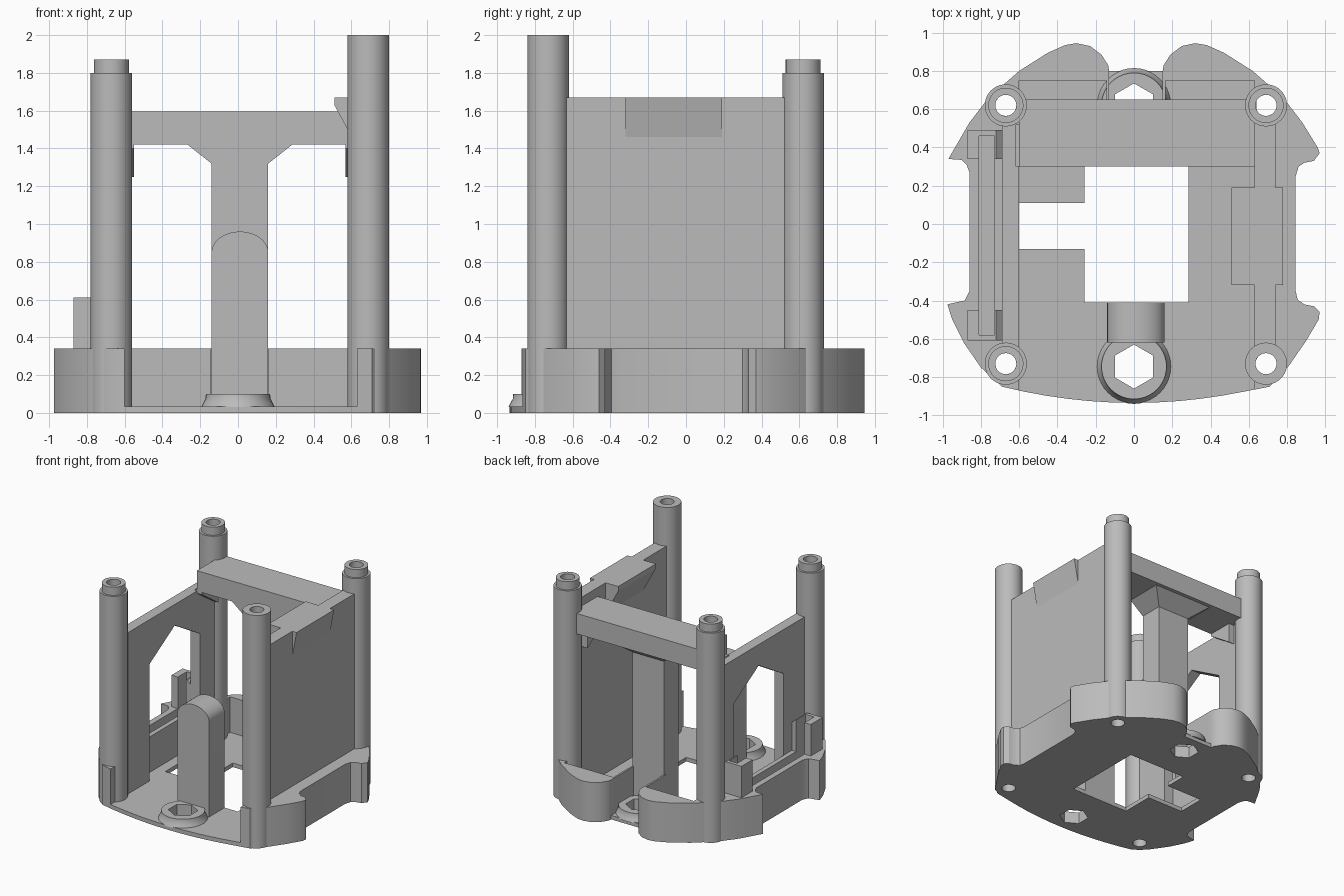
import bpy, bmesh, math
from mathutils import Vector

cube = bpy.data.objects.get("Cube")
if cube:
    bpy.data.objects.remove(cube, do_unlink=True)

grey = bpy.data.materials.new("light_grey")
grey.use_nodes = True
grey.diffuse_color = (0.5, 0.5, 0.5, 1)
grey.node_tree.nodes["Principled BSDF"].inputs["Base Color"].default_value = (0.5, 0.5, 0.5, 1)


def finish(name, bm, smooth=False):
    bmesh.ops.recalc_face_normals(bm, faces=bm.faces)
    mesh = bpy.data.meshes.new(name)
    bm.to_mesh(mesh)
    bm.free()
    mesh.materials.append(grey)
    obj = bpy.data.objects.new(name, mesh)
    bpy.context.collection.objects.link(obj)
    if smooth:
        shade(obj)
    return obj


def shade(obj):
    bpy.ops.object.select_all(action="DESELECT")
    obj.select_set(True)
    bpy.context.view_layer.objects.active = obj
    bpy.ops.object.shade_smooth_by_angle(angle=math.radians(30))


def prism(name, points, axis, lo, hi, smooth=False):
    """Extrude a 2D outline along an axis between lo and hi."""
    place = {"x": lambda a, b, t: (t, a, b),
             "y": lambda a, b, t: (a, t, b),
             "z": lambda a, b, t: (a, b, t)}[axis]
    bm = bmesh.new()
    face = bm.faces.new([bm.verts.new(place(a, b, lo)) for a, b in points])
    ext = bmesh.ops.extrude_face_region(bm, geom=[face])
    move = Vector(place(0, 0, hi - lo))
    for v in ext["geom"]:
        if isinstance(v, bmesh.types.BMVert):
            v.co += move
    return finish(name, bm, smooth)


def box(name, x0, x1, y0, y1, z0, z1):
    return prism(name, [(x0, y0), (x1, y0), (x1, y1), (x0, y1)], "z", z0, z1)


def circle(x, y, r, n, turn=0):
    return [(x + r * math.cos(turn + math.tau * i / n),
             y + r * math.sin(turn + math.tau * i / n)) for i in range(n)]


def lathe(name, x, y, profile, closed, n=40):
    """Revolve a radius/height profile about a vertical axis."""
    bm = bmesh.new()
    rings = [[bm.verts.new((px, py, z)) for px, py in circle(x, y, r, n)] for r, z in profile]
    pairs = list(zip(rings, rings[1:]))
    if closed:
        pairs.append((rings[-1], rings[0]))
    else:
        bm.faces.new(rings[0])
        bm.faces.new(rings[-1])
    for a, b in pairs:
        for i in range(n):
            j = (i + 1) % n
            bm.faces.new((a[i], a[j], b[j], b[i]))
    return finish(name, bm, True)


def cut(obj, cutters, smooth=False):
    for c in cutters:
        c.hide_render = True
        c.hide_viewport = False
        mod = obj.modifiers.new("cut", "BOOLEAN")
        mod.operation = "DIFFERENCE"
        mod.solver = "EXACT"
        mod.object = c
    bpy.context.view_layer.update()
    deps = bpy.context.evaluated_depsgraph_get()
    mesh = bpy.data.meshes.new_from_object(obj.evaluated_get(deps))
    obj.modifiers.clear()
    obj.data = mesh
    if smooth:
        shade(obj)


# Footprint: front curve, right side, two back lobes, left side
front = [(x, -0.935 + 0.085 * (x / 0.69) ** 2) for x in [i * 0.115 for i in range(-5, 6)]]
right = [(0.71, -0.85), (0.81, -0.74), (0.9, -0.61), (0.965, -0.5), (0.97, -0.46), (0.94, -0.43),
         (0.89, -0.42), (0.855, -0.395), (0.845, -0.35), (0.845, 0.25), (0.86, 0.3), (0.89, 0.32),
         (0.94, 0.33), (0.97, 0.37), (0.96, 0.4)]
lobe = [(0.88, 0.53), (0.78, 0.66), (0.62, 0.80), (0.47, 0.895), (0.38, 0.935), (0.32, 0.945),
        (0.25, 0.93), (0.19, 0.885), (0.155, 0.83), (0.15, 0.80)]
left = [(-0.97, 0.34), (-0.9, 0.335), (-0.875, 0.31), (-0.86, 0.27), (-0.86, -0.35), (-0.885, -0.4),
        (-0.975, -0.42), (-0.95, -0.5), (-0.89, -0.62), (-0.8, -0.75), (-0.69, -0.85)]
outline = front + right + lobe + [(0.02 - x, y) for x, y in reversed(lobe)] + left

plate = prism("base_plate", outline, "z", 0, 0.035)
rim = prism("base_rim", outline, "z", 0.035, 0.34)

# Cutters
post_spots = [(-0.67, -0.73), (0.69, -0.73), (-0.67, 0.62), (0.69, 0.62)]
nut_spots = [(0, -0.745), (0, 0.62)]
bores = [prism("bore_cutter", circle(x, y, 0.055, 32), "z", -0.1, 2.2) for x, y in post_spots]
hexes = [prism("hex_cutter", circle(x, y, 0.115, 6, math.pi / 2), "z", -0.1, 0.3) for x, y in nut_spots]
opening = box("opening_cutter", -0.26, 0.285, -0.41, 0.30, -0.1, 0.2)
notch = box("notch_cutter", -0.60, -0.25, -0.13, 0.11, -0.1, 0.2)
pocket = box("pocket_cutter", -0.60, 0.63, -1.1, 0.75, -0.1, 0.5)
channel = box("channel_cutter", -0.13, 0.15, 0.6, 1.1, -0.1, 0.5)
inner_left = box("window_cutter", -0.69, -0.5, -0.34, 0.34, -0.1, 0.5)
slot = box("slot_cutter", -0.81, -0.73, -0.58, 0.46, 0.24, 0.8)

cut(plate, bores + hexes + [opening, notch], True)

# Clip tabs on the left of the rim
tabs = []
for name, y0, y1 in [("front_clip_tab", -0.61, -0.45), ("back_clip_tab", 0.34, 0.49)]:
    tab = prism(name, [(-0.87, 0.3), (-0.69, 0.3), (-0.69, 0.58), (-0.72, 0.61), (-0.87, 0.61)], "y", y0, y1)
    cut(tab, [slot])
cut(rim, bores + [pocket, channel, inner_left, slot], True)

# Corner posts: hollow tubes, all but one with a stepped collar
for (x, y), name in zip(post_spots, ["front_right_post", "front_left_post", "back_right_post", "back_left_post"]):
    if name == "front_left_post":
        top = [(0.11, 2.0), (0.055, 2.0)]
    else:
        top = [(0.11, 1.8), (0.092, 1.8), (0.092, 1.87), (0.055, 1.87)]
    lathe(name, x, y, [(0.055, 0.0), (0.11, 0.0)] + top, True)

# Flared hexagonal nut seats
for (x, y), name in zip(nut_spots, ["front_nut_seat", "back_nut_seat"]):
    seat = lathe(name, x, y, [(0.195, 0.03), (0.185, 0.05), (0.172, 0.075), (0.17, 0.1)], False)
    cut(seat, hexes, True)

# Side panels
box("left_panel", 0.63, 0.74, -0.66, 0.55, 0.03, 1.67)
panel = box("right_panel", -0.69, -0.60, -0.66, 0.55, 0.03, 1.42)
window = prism("panel_window_cutter", [(-0.34, 0.03), (0.34, 0.03), (0.34, 1.04), (0, 1.24), (-0.34, 1.04)],
               "x", -0.8, -0.5)
cut(panel, [window])
prism("left_panel_ledge", [(0.63, 1.41), (0.51, 1.63), (0.51, 1.67), (0.78, 1.67), (0.74, 1.46)], "y", -0.32, 0.19)

# Cross bar with its flared pillar
box("cross_bar", -0.60, 0.64, 0.30, 0.65, 1.42, 1.595)
box("back_pillar", -0.14, 0.16, 0.30, 0.50, 0.0, 1.33)
bm = bmesh.new()
low = [bm.verts.new((x, y, 1.32)) for x, y in [(-0.14, 0.3), (0.16, 0.3), (0.16, 0.5), (-0.14, 0.5)]]
high = [bm.verts.new((x, y, 1.43)) for x, y in [(-0.28, 0.3), (0.3, 0.3), (0.3, 0.63), (-0.28, 0.63)]]
bm.faces.new(low)
bm.faces.new(high)
for i in range(4):
    j = (i + 1) % 4
    bm.faces.new((low[i], low[j], high[j], high[i]))
finish("pillar_flare", bm)
for side, x0, x1 in [("right", -0.62, -0.55), ("left", 0.57, 0.64)]:
    prism(side + "_bar_gusset", [(0.3, 1.43), (0.3, 1.40), (0.52, 1.25), (0.52, 1.43)], "x", x0, x1)

# Thin channel walls between the lobes
box("right_channel_wall", -0.145, -0.13, 0.48, 0.76, 0.03, 0.34)
box("left_channel_wall", 0.15, 0.165, 0.48, 0.76, 0.03, 0.34)

# Round-topped front tongue
arch = [(0.01 + 0.15 * math.cos(math.pi * i / 20), 0.85 + 0.11 * math.sin(math.pi * i / 20)) for i in range(21)]
prism("front_tongue", [(-0.14, 0.0), (0.16, 0.0)] + arch, "y", -0.62, -0.41, True)

# Remove used cutters
for obj in [o for o in bpy.data.objects if "_cutter" in o.name]:
    bpy.data.objects.remove(obj, do_unlink=True)
